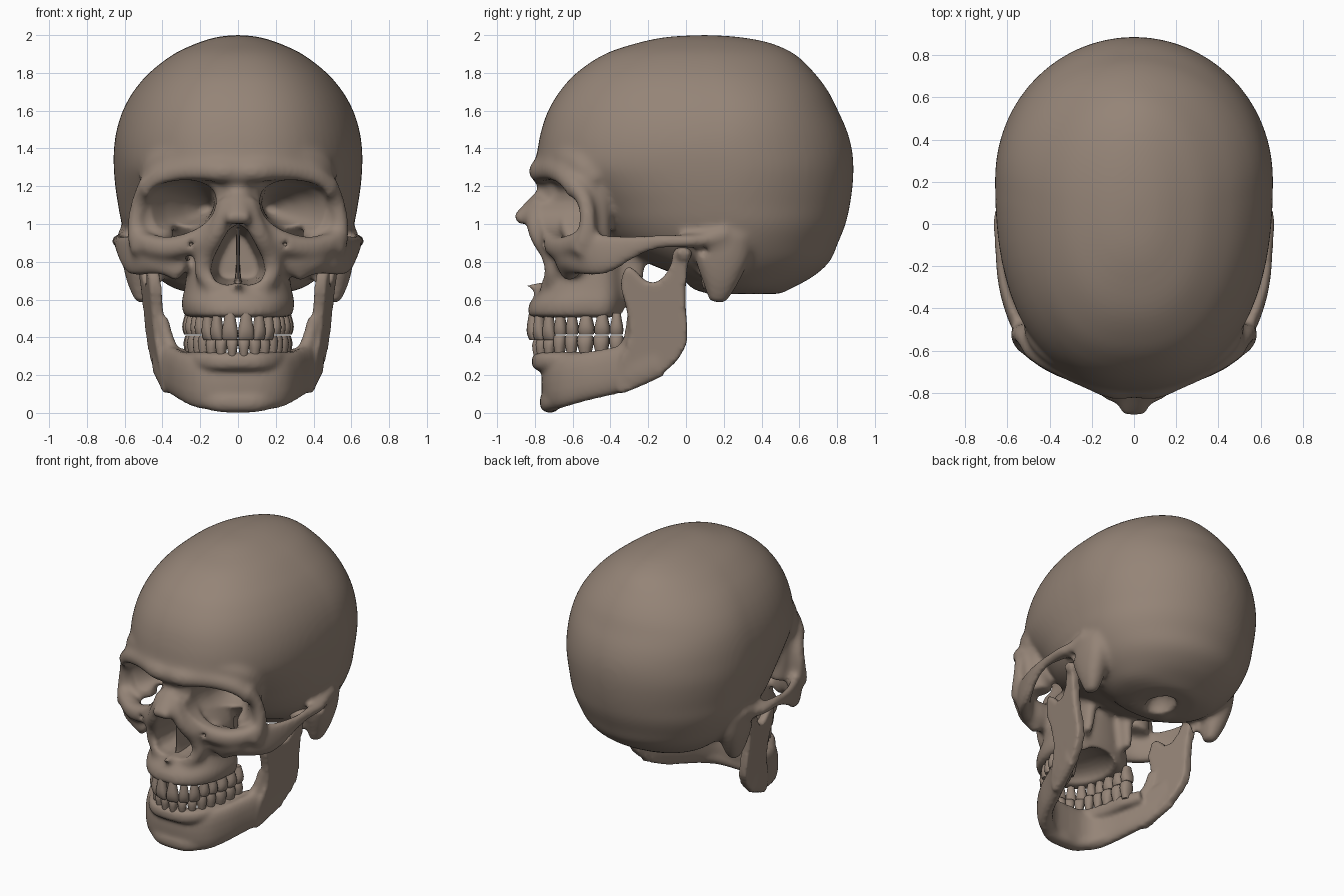
import bpy, bmesh, math
from mathutils import Vector, Matrix

bone = bpy.data.materials.new("bone_brown")
bone.diffuse_color = (0.30, 0.232, 0.185, 1)


def spline(rows, n):
    """Catmull-Rom through rows of numbers."""
    out = []
    for i in range(len(rows) - 1):
        q = (rows[max(i - 1, 0)], rows[i], rows[i + 1], rows[min(i + 2, len(rows) - 1)])
        for k in range(n):
            t = k / n
            out.append(tuple(.5 * (2*b + (c-a)*t + (2*a-5*b+4*c-d)*t*t + (3*b-a-3*c+d)*t**3)
                             for a, b, c, d in zip(*q)))
    out.append(tuple(rows[-1]))
    return out


def spow(v, p):
    return math.copysign(abs(v) ** p, v)


def loft(bm, rings):
    vs = [[bm.verts.new(p) for p in r] for r in rings]
    n = len(vs[0])
    for a, b in zip(vs, vs[1:]):
        for i in range(n):
            j = (i + 1) % n
            bm.faces.new((a[i], a[j], b[j], b[i]))
    bm.faces.new(vs[0][::-1])
    bm.faces.new(vs[-1])


def both(rings):
    """The rings and their mirror image."""
    return rings, [[Vector((-p[0], p[1], p[2])) for p in r] for r in rings]


def level(z, w, yf, yb, ym, e_front=.86, n=72):
    """Egg-shaped horizontal section, squarer at the front."""
    ring = []
    for i in range(n):
        a = 2 * math.pi * i / n
        c, s = math.cos(a), math.sin(a)
        e = e_front if s < 0 else 1
        ring.append(Vector((w * spow(c, e), ym + (ym - yf if s < 0 else yb - ym) * spow(s, e), z)))
    return ring


def tube(bm, pts, ref=(0, 0, 1), mirror=True, n=5, sides=18):
    """Sweep an oval: x, y, z, radius across, radius along ref."""
    rows = spline([p if len(p) == 5 else (*p, p[3]) for p in pts], n)
    P = [Vector(r[:3]) for r in rows]
    rings = []
    for i, r in enumerate(rows):
        t = (P[min(i + 1, len(P) - 1)] - P[max(i - 1, 0)]).normalized()
        v = Vector(ref)
        v = (v - t * v.dot(t)).normalized()
        u = t.cross(v)
        rings.append([P[i] + u * r[3] * spow(math.cos(a), .85) + v * r[4] * spow(math.sin(a), .85)
                      for a in (2 * math.pi * k / sides for k in range(sides))])
    for rr in both(rings) if mirror else (rings,):
        loft(bm, rr)


def ball(bm, c, s):
    bmesh.ops.create_uvsphere(bm, u_segments=24, v_segments=14, radius=1,
                              matrix=Matrix.Translation(c) @ Matrix.Diagonal((*s, 1)))


def make(name, bm):
    bmesh.ops.recalc_face_normals(bm, faces=bm.faces)
    me = bpy.data.meshes.new(name)
    bm.to_mesh(me)
    bm.free()
    ob = bpy.data.objects.new(name, me)
    bpy.context.collection.objects.link(ob)
    return ob


def fuse(ob, voxel, smooth):
    m = ob.modifiers.new("fuse", 'REMESH')
    m.mode, m.voxel_size = 'VOXEL', voxel
    s = ob.modifiers.new("soften", 'SMOOTH')
    s.factor, s.iterations = .5, smooth


def finish(ob, angle=180):
    dg = bpy.context.evaluated_depsgraph_get()
    me = bpy.data.meshes.new_from_object(ob.evaluated_get(dg))
    ob.modifiers.clear()
    ob.data = me
    me.materials.clear()
    me.materials.append(bone)
    me.shade_smooth()
    if angle < 180:
        me.set_sharp_from_angle(angle=math.radians(angle))


Y = (0, 1, 0)

# ---- cranium: braincase
bm = bmesh.new()
case = [(.63, .22, .12, .50, .3), (.66, .34, .03, .56, .3), (.72, .43, -.03, .67, .28),
        (.80, .51, -.22, .76, .27), (.90, .575, -.40, .805, .25), (1.0, .615, -.50, .845, .24),
        (1.1, .635, -.58, .868, .22), (1.2, .65, -.69, .882, .22), (1.3, .658, -.79, .887, .22),
        (1.4, .657, -.785, .878, .2), (1.5, .642, -.765, .85, .2), (1.6, .61, -.73, .805, .2),
        (1.7, .555, -.67, .755, .18), (1.8, .47, -.58, .68, .15), (1.9, .34, -.43, .575, .12),
        (1.96, .21, -.25, .44, .1), (1.99, .11, -.1, .28, .1), (2.0, .02, .07, .13, .1)]
loft(bm, [level(*r) for r in spline(case, 4)])
# upper jaw block
jaw = [(.505, .285, -.84, -.33, -.45), (.58, .30, -.83, -.31, -.45), (.65, .285, -.775, -.30, -.45),
       (.76, .27, -.735, -.3, -.45), (.88, .26, -.73, -.3, -.45), (1.0, .2, -.72, -.3, -.45),
       (1.12, .13, -.71, -.3, -.45)]
loft(bm, [level(*r, .85) for r in spline(jaw, 3)])
# block between the eyes
tube(bm, [(0, -.62, .95, .13, .13), (0, -.62, 1.1, .13, .14), (0, -.64, 1.28, .13, .13)], Y, False)
# brow ridge, with a softer swelling above it
tube(bm, [(0, -.765, 1.28, .06), (.1, -.77, 1.28, .06), (.2, -.735, 1.285, .055), (.3, -.69, 1.28, .055),
          (.42, -.63, 1.245, .055), (.49, -.58, 1.17, .05)])
tube(bm, [(.05, -.70, 1.33, .08), (.2, -.67, 1.34, .08), (.33, -.615, 1.34, .08), (.42, -.545, 1.30, .08),
          (.46, -.46, 1.22, .07)])
# outer orbit rim, and the wall behind it
tube(bm, [(.475, -.595, 1.22, .05), (.52, -.535, 1.12, .044), (.54, -.52, 1.02, .044),
          (.53, -.53, .93, .055), (.50, -.56, .85, .065)], Y)
tube(bm, [(.43, -.48, 1.22, .075), (.435, -.47, 1.05, .07), (.41, -.47, .90, .08)], Y)
# lower and inner orbit rim
tube(bm, [(.53, -.54, .92, .055), (.45, -.605, .885, .06), (.36, -.66, .875, .06), (.25, -.70, .90, .06),
          (.15, -.72, .98, .055), (.09, -.73, 1.1, .05)])
# cheek front
ball(bm, (.31, -.61, .82), (.17, .085, .10))
# edges of the nose opening
tube(bm, [(.05, -.765, 1.12, .05), (.075, -.80, 1.03, .05), (.125, -.775, .93, .05), (.17, -.72, .84, .05),
          (.18, -.70, .74, .05), (.1, -.73, .65, .05)], Y)
# nasal bones and spine
tube(bm, [(0, -.755, 1.25, .07, .05), (0, -.735, 1.175, .06, .045), (0, -.785, 1.11, .065, .05),
          (0, -.845, 1.055, .07, .045), (0, -.895, 1.015, .07, .035)], Y, False)
tube(bm, [(0, -.72, .64, .06), (0, -.78, .66, .03), (0, -.85, .68, .016)], mirror=False)
# cheekbone and its arch
tube(bm, [(.29, -.62, .74, .05, .06), (.37, -.61, .80, .05, .08), (.46, -.565, .835, .05, .105),
          (.53, -.49, .837, .045, .115), (.575, -.41, .845, .036, .105), (.615, -.29, .877, .028, .068),
          (.633, -.15, .905, .026, .042), (.62, .02, .91, .05, .036), (.605, .1, .915, .045, .04),
          (.59, .22, .95, .045, .04)])
# mastoid, styloid, pterygoid, occipital condyles
tube(bm, [(.535, .2, .95, .09, .15), (.53, .19, .82, .085, .145), (.515, .18, .69, .07, .095),
          (.505, .165, .585, .035, .045)], Y)
tube(bm, [(.42, .1, .74, .03), (.425, .095, .67, .02), (.43, .09, .60, .013)], Y)
tube(bm, [(.15, -.3, .88, .05, .09), (.16, -.29, .72, .04, .07), (.17, -.28, .6, .03, .04)], Y)
for sx in (-1, 1):
    ball(bm, (sx * .12, .17, .65), (.04, .08, .035))
skull = make("cranium", bm)
fuse(skull, .018, 7)

# ---- openings: orbits, nose, palate, foramina, ear holes
bm = bmesh.new()
rim = [(.115, 1.12), (.135, 1.185), (.23, 1.23), (.36, 1.225), (.46, 1.18), (.50, 1.09), (.48, .99),
       (.41, .945), (.30, .945), (.2, .985), (.135, 1.05)]
rim = spline(rim + rim[:1], 3)[:-1]
rings = [[Vector((cx + (x - .31) * s, y, 1.08 + (z - 1.08) * s)) for x, z in rim]
         for y, s, cx in ((-1.05, 1, .31), (-.64, 1, .31), (-.55, .9, .30), (-.45, .68, .26),
                          (-.35, .42, .21), (-.27, .15, .17))]
for rr in both(rings):
    loft(bm, rr)
pear = [(0, 1.0), (.05, .97), (.09, .9), (.13, .82), (.145, .75), (.12, .695), (.06, .675), (0, .69)]
pear = pear + [(-x, z) for x, z in pear[-2:0:-1]]
loft(bm, [[Vector((x * s, y, .8 + (z - .8) * s)) for x, z in pear] for y, s in ((-1.05, 1), (-.7, 1), (-.45, .75))])
ball(bm, (0, -.52, .5), (.185, .24, .1))
ball(bm, (0, .27, .62), (.09, .12, .12))
tube(bm, [(.25, -.95, .895, .018), (.25, -.70, .895, .015)], n=1)
tube(bm, [(.72, .09, .855, .03), (.57, .09, .855, .025)], n=1)
cutter = make("opening_cutter", bm)
cutter.hide_render = True
cut = skull.modifiers.new("openings", 'BOOLEAN')
cut.operation, cut.solver, cut.object = 'DIFFERENCE', 'EXACT', cutter
fuse(skull, .014, 4)
finish(skull)
bpy.data.objects.remove(cutter)

# ---- nasal septum
bm = bmesh.new()
tube(bm, [(0, -.58, .66, .03, .14), (0, -.58, .72, .016, .13), (0, -.58, .82, .011, .13),
          (0, -.58, .98, .011, .13)], Y, False)
finish(make("nasal_septum", bm), 60)

# ---- lower jaw: body, chin, tooth-bearing edge
bm = bmesh.new()
tube(bm, [(0, -.715, .165, .052, .15), (.12, -.705, .16, .052, .148), (.215, -.655, .167, .052, .138),
          (.28, -.55, .19, .052, .13), (.33, -.42, .215, .05, .125), (.375, -.3, .245, .048, .122),
          (.42, -.15, .30, .035, .11)])
tube(bm, [(0, -.72, .057, .055, .057), (.1, -.715, .06, .052, .055), (.19, -.665, .08, .045, .05),
          (.26, -.58, .11, .04, .045)])
tube(bm, [(0, -.768, .272, .05), (.11, -.75, .272, .05), (.19, -.67, .275, .048), (.235, -.53, .277, .048),
          (.265, -.4, .287, .048), (.32, -.3, .30, .045)])
# upright branch with its two horns
side = [(-.34, .3), (-.30, .42), (-.315, .55), (-.345, .68), (-.315, .77), (-.27, .755), (-.22, .705),
        (-.165, .69), (-.11, .73), (-.075, .8), (-.065, .86), (-.015, .878), (.033, .85), (.008, .78),
        (-.003, .6), (.007, .41), (-.015, .33), (-.085, .24), (-.245, .145), (-.36, .11)]
side = spline(side + side[:1], 3)[:-1]
plate = [[Vector((.41 + .15 * (y + .3) + .12 * (z - .4) + o, y, z)) for y, z in side] for o in (-.032, .032)]
for rr in both(plate):
    loft(bm, rr)
tube(bm, [(.44, -.015, .84, .035), (.50, -.015, .845, .036), (.56, -.015, .84, .03)])
tube(bm, [(.33, -.36, .29, .04), (.37, -.30, .38, .035), (.40, -.285, .5, .03)], Y)
jawbone = make("lower_jaw", bm)
fuse(jawbone, .014, 5)
finish(jawbone)


# ---- teeth along an arch
def teeth(name, a, b, root, tip_front, tip_back, widths):
    arc = [Vector((a * math.sin(t) ** .9, -.33 - b * math.cos(t) ** .9, 0))
           for t in (math.pi / 2 * i / 300 for i in range(301))]
    run = [0]
    for p, q in zip(arc, arc[1:]):
        run.append(run[-1] + (q - p).length)
    k = run[-1] / sum(widths)
    bm = bmesh.new()
    pos = 0
    for i, w in enumerate(widths):
        w *= k
        j = min(range(301), key=lambda m: abs(run[m] - pos - w / 2))
        pos += w
        c = arc[j]
        tan = arc[min(j + 3, 300)] - arc[max(j - 3, 0)]
        tip = tip_front if i < 3 else tip_back
        d = .032 if i < 3 else .036 if i < 5 else .046
        end = .4 if i < 3 else .75
        h = tip - root
        tube(bm, [(c.x, c.y, root + h * t, d * ds, w * .5 * ws) for t, ds, ws in
                  ((0, .6, .6), (.3, .85, .75), (.65, 1, .98), (.9, (1 + end) / 2, .98), (1, end, .85))],
             tan, n=2, sides=14)
    finish(make(name, bm), 50)


teeth("upper_teeth", .25, .485, .53, .385, .415, [.09, .072, .075, .07, .07, .09, .088, .075])
teeth("lower_teeth", .243, .455, .285, .40, .41, [.064, .066, .07, .07, .072, .092, .09, .08])
